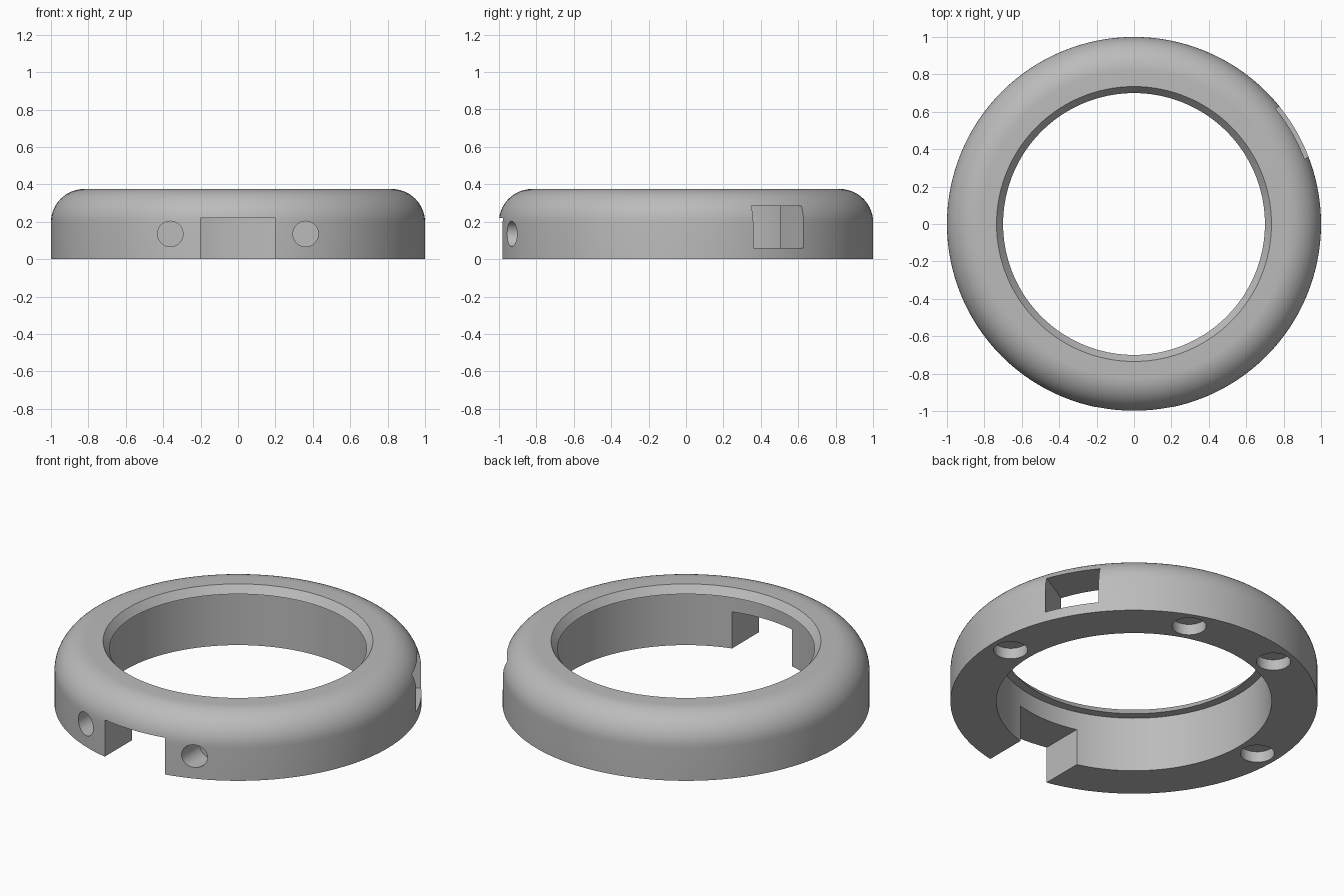
import bpy, bmesh, math
from mathutils import Matrix, Vector

cube = bpy.data.objects.get("Cube")
if cube:
    bpy.data.objects.remove(cube, do_unlink=True)

SEGMENTS = 128

grey = bpy.data.materials.new("plain_grey")
grey.use_nodes = True
colour = (0.5, 0.5, 0.5, 1)
grey.diffuse_color = colour
grey.node_tree.nodes["Principled BSDF"].inputs["Base Color"].default_value = colour


def add_object(name, bm):
    bmesh.ops.recalc_face_normals(bm, faces=bm.faces)
    mesh = bpy.data.meshes.new(name)
    bm.to_mesh(mesh)
    bm.free()
    mesh.materials.append(grey)
    obj = bpy.data.objects.new(name, mesh)
    bpy.context.collection.objects.link(obj)
    return obj


def lathe(name, profile):
    """Spin a closed (radius, height) profile around z."""
    bm = bmesh.new()
    rings = []
    for i in range(SEGMENTS):
        a = math.tau * i / SEGMENTS
        rings.append([bm.verts.new((r * math.cos(a), r * math.sin(a), z))
                      for r, z in profile])
    n = len(profile)
    for i in range(SEGMENTS):
        here, there = rings[i], rings[(i + 1) % SEGMENTS]
        for j in range(n):
            k = (j + 1) % n
            bm.faces.new((here[j], there[j], there[k], here[k]))
    return add_object(name, bm)


def box(name, low, high, turn=0):
    """Axis-aligned box between two corners, turned about z."""
    low, high = Vector(low), Vector(high)
    bm = bmesh.new()
    bmesh.ops.create_cube(bm, size=1, matrix=Matrix.Rotation(turn, 4, "Z")
                          @ Matrix.Translation((low + high) / 2)
                          @ Matrix.Diagonal((*(high - low), 1)))
    return add_object(name, bm)


def rod(name, start, end, radius):
    """Cylinder between two points."""
    start, end = Vector(start), Vector(end)
    axis = end - start
    bm = bmesh.new()
    bmesh.ops.create_cone(bm, cap_ends=True, segments=40, radius1=radius,
                          radius2=radius, depth=axis.length,
                          matrix=Matrix.Translation((start + end) / 2)
                          @ axis.to_track_quat("Z", "Y").to_matrix().to_4x4())
    return add_object(name, bm)


# Ring body: bore, thin inner lip, chamfered rim and rounded outer shoulder
TOP, FILLET = 0.375, 0.178
profile = [(0.75, 0), (0.75, 0.33), (0.70, 0.33), (0.735, TOP)]
for i in range(15):
    a = math.pi / 2 * (1 - i / 14)
    profile.append((1 - FILLET + FILLET * math.cos(a),
                    TOP - FILLET + FILLET * math.sin(a)))
profile.append((1, 0))
ring = lathe("ring_body", profile)

# Front slot and angled side window, both through the wall
cutters = [
    box("front_slot_cutter", (-0.2, -1.2, -0.1), (0.2, -0.5, 0.22)),
    box("side_window_cutter", (0.5, -0.155, 0.06), (1.2, 0.155, 0.285),
        math.radians(30)),
]

# Blind front holes on both sides of the slot
for side in (-1, 1):
    x = 0.362 * side
    cutters.append(rod("front_hole_cutter", (x, -1.2, 0.135),
                       (x, -0.785, 0.135), 0.068))

# Shallow round pockets in the underside
for degrees in (0, 70, 110, 180):
    a = math.radians(degrees)
    x, y = 0.877 * math.cos(a), 0.877 * math.sin(a)
    cutters.append(rod("base_pocket_cutter", (x, y, -0.1), (x, y, 0.065), 0.093))

# Cut everything, then drop the cutters
bpy.ops.object.select_all(action="DESELECT")
ring.select_set(True)
bpy.context.view_layer.objects.active = ring
for cutter in cutters:
    cutter.hide_render = True
    mod = ring.modifiers.new("cut", "BOOLEAN")
    mod.operation = "DIFFERENCE"
    mod.solver = "EXACT"
    mod.object = cutter
    bpy.ops.object.modifier_apply(modifier=mod.name)
    bpy.data.objects.remove(cutter, do_unlink=True)

bpy.ops.object.shade_smooth_by_angle(angle=math.radians(25))
